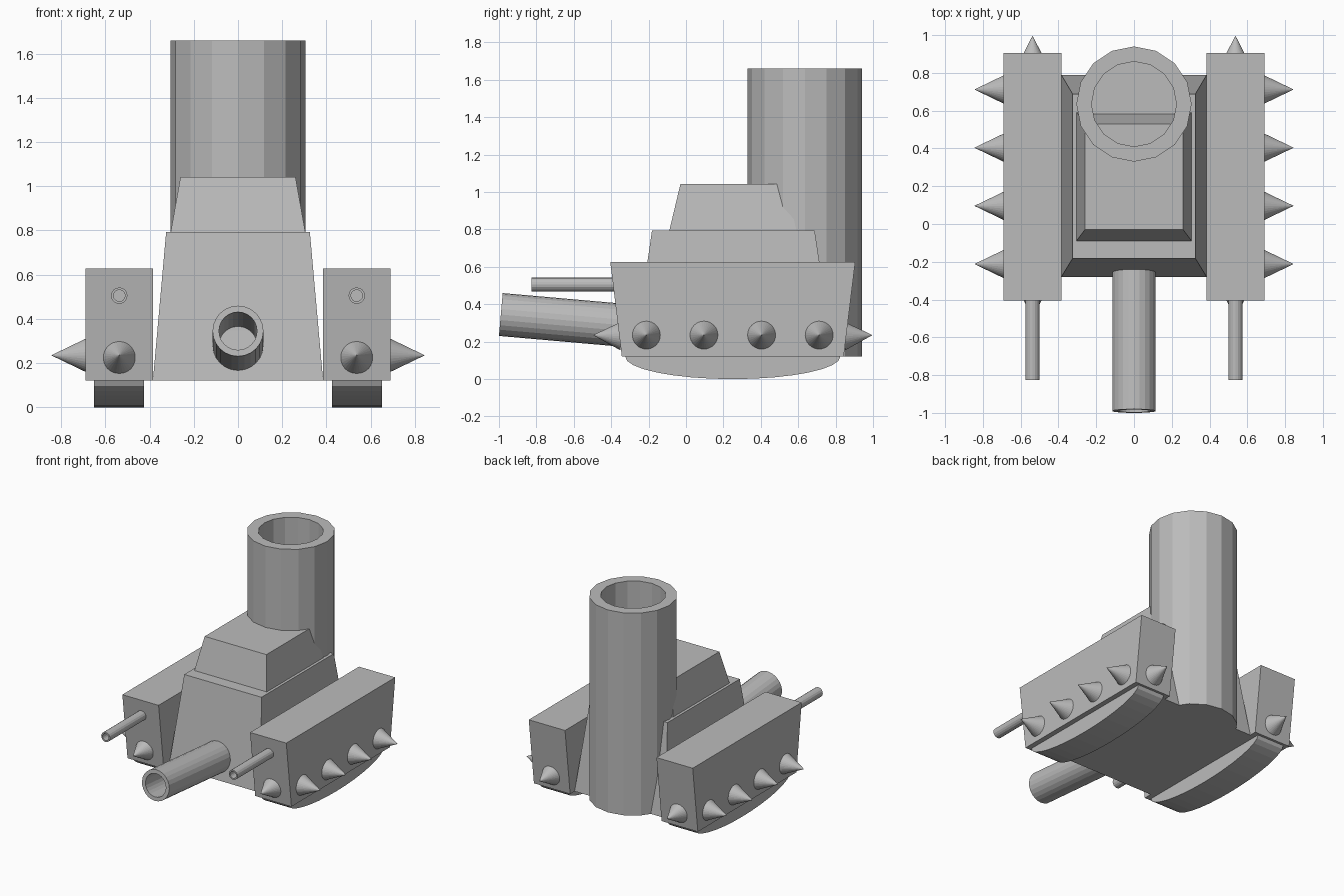
import bpy, bmesh, math
from mathutils import Matrix, Vector

if "Cube" in bpy.data.objects:
    bpy.data.objects.remove(bpy.data.objects["Cube"])

grey = bpy.data.materials.new("plain grey")
grey.diffuse_color = (0.5, 0.5, 0.5, 1)
grey.use_nodes = True
grey.node_tree.nodes["Principled BSDF"].inputs["Base Color"].default_value = grey.diffuse_color


def finish(name, bm):
    bmesh.ops.recalc_face_normals(bm, faces=bm.faces[:])
    mesh = bpy.data.meshes.new(name)
    bm.to_mesh(mesh)
    bm.free()
    mesh.materials.append(grey)
    obj = bpy.data.objects.new(name, mesh)
    bpy.context.collection.objects.link(obj)
    return obj


def loft(name, rings):
    """Closed solid through rings of equal point count, capped at both ends."""
    bm = bmesh.new()
    loops = [[bm.verts.new(p) for p in ring] for ring in rings]
    n = len(loops[0])
    for a, b in zip(loops, loops[1:]):
        for i in range(n):
            j = (i + 1) % n
            bm.faces.new((a[i], a[j], b[j], b[i]))
    bm.faces.new(loops[0])
    bm.faces.new(loops[-1])
    return finish(name, bm)


def rect(x0, x1, y0, y1, z):
    return [(x0, y0, z), (x1, y0, z), (x1, y1, z), (x0, y1, z)]


def circle(centre, axis, radius, sides):
    """Ring of points around a point, perpendicular to an axis."""
    turn = Vector(axis).to_track_quat('Z', 'Y').to_matrix()
    step = 2 * math.pi / sides
    return [Vector(centre) + turn @ Vector((radius * math.cos(i * step), radius * math.sin(i * step), 0))
            for i in range(sides)]


def tube(name, mouth, end, outer, inner, depth, sides):
    """Barrel with a blind bore that starts at the mouth."""
    mouth, end = Vector(mouth), Vector(end)
    axis = (mouth - end).normalized()
    floor = mouth - axis * depth
    return loft(name, [circle(end, axis, outer, sides), circle(mouth, axis, outer, sides),
                       circle(mouth, axis, inner, sides), circle(floor, axis, inner, sides)])


def spike(name, base, tip, radius=0.077, sides=32):
    base, tip = Vector(base), Vector(tip)
    bm = bmesh.new()
    ring = [bm.verts.new(p) for p in circle(base, tip - base, radius, sides)]
    top = bm.verts.new(tip)
    bm.faces.new(ring)
    for i in range(sides):
        bm.faces.new((ring[i], ring[(i + 1) % sides], top))
    return finish(name, bm)


# Tapered hull and upper cabin
loft("hull", [rect(-0.385, 0.385, -0.28, 0.79, 0.12), rect(-0.325, 0.325, -0.182, 0.688, 0.793)])
loft("cabin", [rect(-0.305, 0.305, -0.09, 0.592, 0.79), rect(-0.26, 0.26, -0.03, 0.53, 1.042)])

# Large chimney at the rear and angled main gun
tube("chimney", (0, 0.635, 1.66), (0, 0.635, 0.12), 0.305, 0.225, 0.83, 16)
tube("main_gun", (0, -0.99, 0.345), (0, -0.1, 0.267), 0.115, 0.086, 0.74, 24)

for s, side in ((-1, "left"), (1, "right")):
    # Side pod, wider in length at the top
    x0, x1 = sorted((s * 0.385, s * 0.69))
    loft(side + "_pod", [rect(x0, x1, -0.343, 0.843, 0.12), rect(x0, x1, -0.405, 0.905, 0.627)])

    # Curved runner below the pod
    arc = [(0.25 - 0.575 * math.cos(math.pi * i / 16), 0.12 - 0.12 * math.sin(math.pi * i / 16))
           for i in range(17)]
    loft(side + "_runner", [[(s * x, y, z) for y, z in arc] for x in (0.425, 0.652)])

    # Small gun
    tube(side + "_small_gun", (s * 0.537, -0.825, 0.505), (s * 0.537, -0.35, 0.505), 0.037, 0.026, 0.43, 16)

    # Spikes on the outer side and at both ends
    for i in range(4):
        y = -0.212 + 0.308 * i
        spike(f"{side}_spike_{i + 1}", (s * 0.685, y, 0.235), (s * 0.845, y, 0.235))
    spike(side + "_front_spike", (s * 0.537, -0.347, 0.23), (s * 0.537, -0.497, 0.235))
    spike(side + "_rear_spike", (s * 0.537, 0.847, 0.23), (s * 0.537, 0.997, 0.235))
